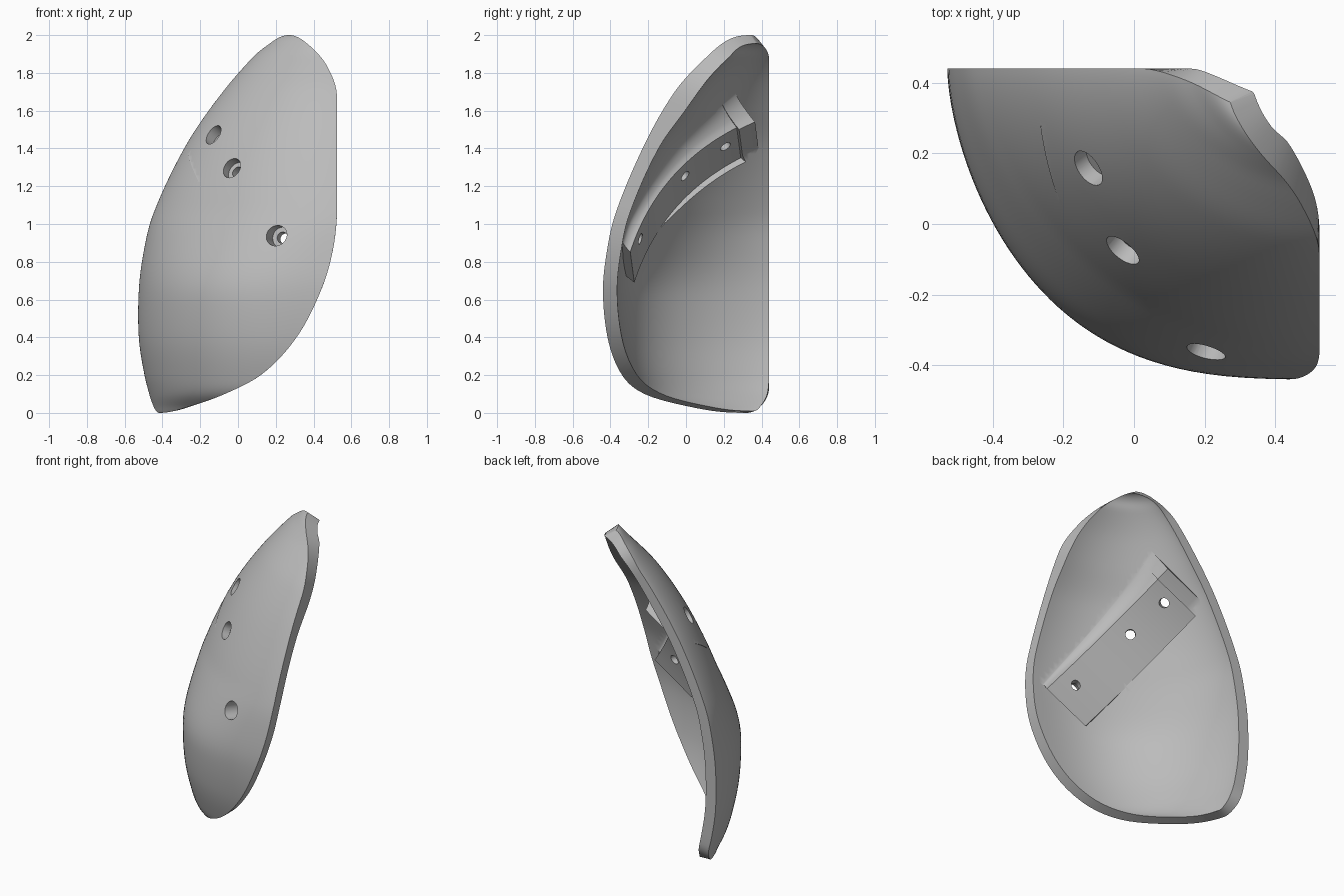
import bpy, bmesh, math
from mathutils import Vector, Matrix
from mathutils.bvhtree import BVHTree

if "Cube" in bpy.data.objects:
    bpy.data.objects.remove(bpy.data.objects["Cube"])

grey = bpy.data.materials.new("plain grey")
grey.use_nodes = True
grey.diffuse_color = (0.5, 0.5, 0.5, 1)
grey.node_tree.nodes["Principled BSDF"].inputs["Base Color"].default_value = (0.5, 0.5, 0.5, 1)


def make_object(name, bm):
    bmesh.ops.recalc_face_normals(bm, faces=bm.faces)
    mesh = bpy.data.meshes.new(name)
    bm.to_mesh(mesh)
    bm.free()
    mesh.materials.append(grey)
    ob = bpy.data.objects.new(name, mesh)
    bpy.context.collection.objects.link(ob)
    return ob


def slab(name, top, bottom):
    """Closed solid between two point grids of equal size."""
    bm = bmesh.new()
    t = [[bm.verts.new(p) for p in row] for row in top]
    b = [[bm.verts.new(p) for p in row] for row in bottom]
    rows, cols = len(t), len(t[0])
    for g in (t, b):
        for i in range(rows - 1):
            for j in range(cols - 1):
                bm.faces.new((g[i][j], g[i][j + 1], g[i + 1][j + 1], g[i + 1][j]))
    for i in range(rows - 1):
        for j in (0, cols - 1):
            bm.faces.new((t[i][j], t[i + 1][j], b[i + 1][j], b[i][j]))
    for j in range(cols - 1):
        for i in (0, rows - 1):
            bm.faces.new((t[i][j], t[i][j + 1], b[i][j + 1], b[i][j]))
    return make_object(name, bm)


def combine(target, tool, operation):
    """Apply a boolean and discard the tool."""
    tool.hide_render = True
    mod = target.modifiers.new(operation, "BOOLEAN")
    mod.operation, mod.object, mod.solver = operation, tool, "EXACT"
    bpy.context.view_layer.objects.active = target
    bpy.ops.object.modifier_apply(modifier=mod.name)
    bpy.data.objects.remove(tool)


# Shell sections: height, x radius, y radius, right limit x, back limit y
CX, CY = .525, .44
OUTSIDE = [
    (0, .965, .60, -.42, .32), (.03, .975, .66, -.27, .39),
    (.1, .995, .765, -.07, .435), (.2, 1.02, .81, .12, CY),
    (.4, 1.05, .86, .31, CY), (.65, 1.05, .88, .44, CY),
    (.85, 1.025, .86, .50, CY), (1.05, .975, .815, .524, CY),
    (1.4, .81, .67, CX, CY), (1.7, .605, .50, .522, CY),
    (1.83, .495, .39, .475, CY), (1.9, .43, .325, .425, .425),
    (1.96, .36, .28, .36, .395), (2, .29, .23, .27, .345)]
INSIDE = [
    (.01, .895, .55, -.355, .36), (.035, .905, .60, -.25, .395),
    (.1, .92, .69, -.07, .43), (.2, .945, .735, .12, CY),
    (.4, .975, .785, .31, CY), (.65, .975, .805, .44, CY),
    (.85, .95, .785, .50, CY), (1.05, .90, .74, .524, CY),
    (1.4, .73, .585, CX, CY), (1.6, .595, .445, CX, CY),
    (1.74, .49, .345, .505, CY), (1.88, .36, .223, .44, CY),
    (1.93, .30, .19, .39, .42), (1.955, .22, .15, .34, .375)]


def section_rows(table, count=84, cols=44):
    """Smooth rows of points, each from the back edge to the right edge."""
    n = len(table)
    low, span = table[0][0], table[-1][0] - table[0][0]
    keys = [math.acos(max(-1, min(1, 1 - 2 * (s[0] - low) / span))) for s in table]

    def slope(k, c):
        lo, hi = max(k - 1, 0), min(k + 1, n - 1)
        return (table[hi][c] - table[lo][c]) / (keys[hi] - keys[lo])

    rows = []
    for r in range(count + 1):
        phi = math.pi * r / count
        z = low + span * (1 - math.cos(phi)) / 2
        i = max(k for k in range(n - 1) if keys[k] <= phi + 1e-6)
        h = keys[i + 1] - keys[i]
        t = (phi - keys[i]) / h
        vals = []
        for c in range(1, 5):
            p, q, m, k = table[i][c], table[i + 1][c], slope(i, c) * h, slope(i + 1, c) * h
            vals.append(p + t * (m + t * (3 * (q - p) - 2 * m - k + t * (2 * (p - q) + m + k))))
        a, b, xr, yb = vals
        # The section is pointed at the back low down and rounder higher up
        f = max(0, min(1, (1.1 - z) / .5))
        px, py = 2 + f * f * (3 - 2 * f), 1.62
        start = math.asin(min(1, max(0, (CY - yb) / b)) ** (py / 2))
        end = math.acos(min(1, max(0, (CX - xr) / a)) ** (px / 2))
        end = max(end, start + .005)
        row = []
        for j in range(cols + 1):
            th = start + (end - start) * j / cols
            row.append((CX - a * max(0, math.cos(th)) ** (2 / px),
                        CY - b * max(0, math.sin(th)) ** (2 / py), z))
        rows.append(row)
    return rows


shell = slab("curved_shell", section_rows(OUTSIDE), section_rows(INSIDE))

# Mounting frame: l along the pad, w across it, d toward the hollow side
TOWARD = Vector((.612, .612, -.5)).normalized()
SIDE = Vector((-1, 1, 0)).normalized()
UP = TOWARD.cross(SIDE)
if UP.z < 0:
    UP = -UP
ALONG = SIDE * .735 + UP * .68
ACROSS = UP * .735 - SIDE * .68


def place(l, w, d):
    return ALONG * l + ACROSS * w + TOWARD * d


def pad_depth(l, w):
    return -.635 + .53 * (l - .85) ** 2 + .25 * (w - .77)


bm = bmesh.new()
bm.from_mesh(shell.data)
tree = BVHTree.FromBMesh(bm)
bm.free()


def wall_depth(l, w):
    hit = tree.ray_cast(place(l, w, 1), -TOWARD)[0]
    return hit.dot(TOWARD) if hit else pad_depth(l, w)


L0, L1, W0, W1, GAP = .16, 1.08, .615, .928, .005


def filleted_block(name, start, end, lift, steps):
    """Raised strip with a curved fillet along its upper side."""
    top, bottom = [], []
    for i in range(steps + 1):
        l = start + (end - start) * i / steps
        width = .06 + .13 * (l - L0)
        row_t, row_b = [], []
        for k in range(19):
            if k <= 8:
                w = W0 - GAP + (W1 - W0 + GAP) * k / 8
                d, wall = pad_depth(l, w) + lift, wall_depth(l, w)
            else:
                g = (k - 8) / 10
                w = W1 + width * g
                wall = wall_depth(l, w)
                crest = pad_depth(l, W1) + lift
                d = wall - .005 + (crest - wall) * (1 - g) ** 2.2
            row_t.append(place(l, w, d))
            row_b.append(place(l, w, min(d, wall) - .03))
        top.append(row_t)
        bottom.append(row_b)
    return slab(name, top, bottom)


pad = filleted_block("mounting_pad", L0 - GAP, L1 + GAP, 0, 30)
end_ridge = filleted_block("end_ridge", L1, L1 + .09, .02, 6)

# Pocket that lets the pad sit into the lower wall
grid = [[(L0 + (L1 - L0) * i / 30, W0 + (W1 - W0) * k / 6) for k in range(7)] for i in range(31)]
pocket = slab("pocket_cutter",
              [[place(l, w, .2) for l, w in row] for row in grid],
              [[place(l, w, pad_depth(l, w) - .01) for l, w in row] for row in grid])
combine(shell, pocket, "DIFFERENCE")
combine(shell, pad, "UNION")
combine(shell, end_ridge, "UNION")


# Countersunk bolt holes, square to the curved pad
def drill(l, w, radius, low, high):
    bm = bmesh.new()
    axis = (TOWARD - ALONG * 1.06 * (l - .85)).normalized()
    centre = place(l, w, pad_depth(l, w)) + axis * (low + high) / 2
    turn = axis.to_track_quat("Z", "Y").to_matrix().to_4x4()
    bmesh.ops.create_cone(bm, cap_ends=True, segments=32, radius1=radius, radius2=radius,
                          depth=high - low, matrix=Matrix.Translation(centre) @ turn)
    combine(shell, make_object("hole_cutter", bm), "DIFFERENCE")


for l, w in ((.287, .826), (.726, .815), (1.003, .804)):
    drill(l, w, .03, -.2, .1)
    drill(l, w, .056, -.3, -.05)

# Smooth shading with crisp rims
bpy.ops.object.select_all(action="DESELECT")
shell.select_set(True)
bpy.context.view_layer.objects.active = shell
bpy.ops.object.shade_smooth_by_angle(angle=math.radians(30))
